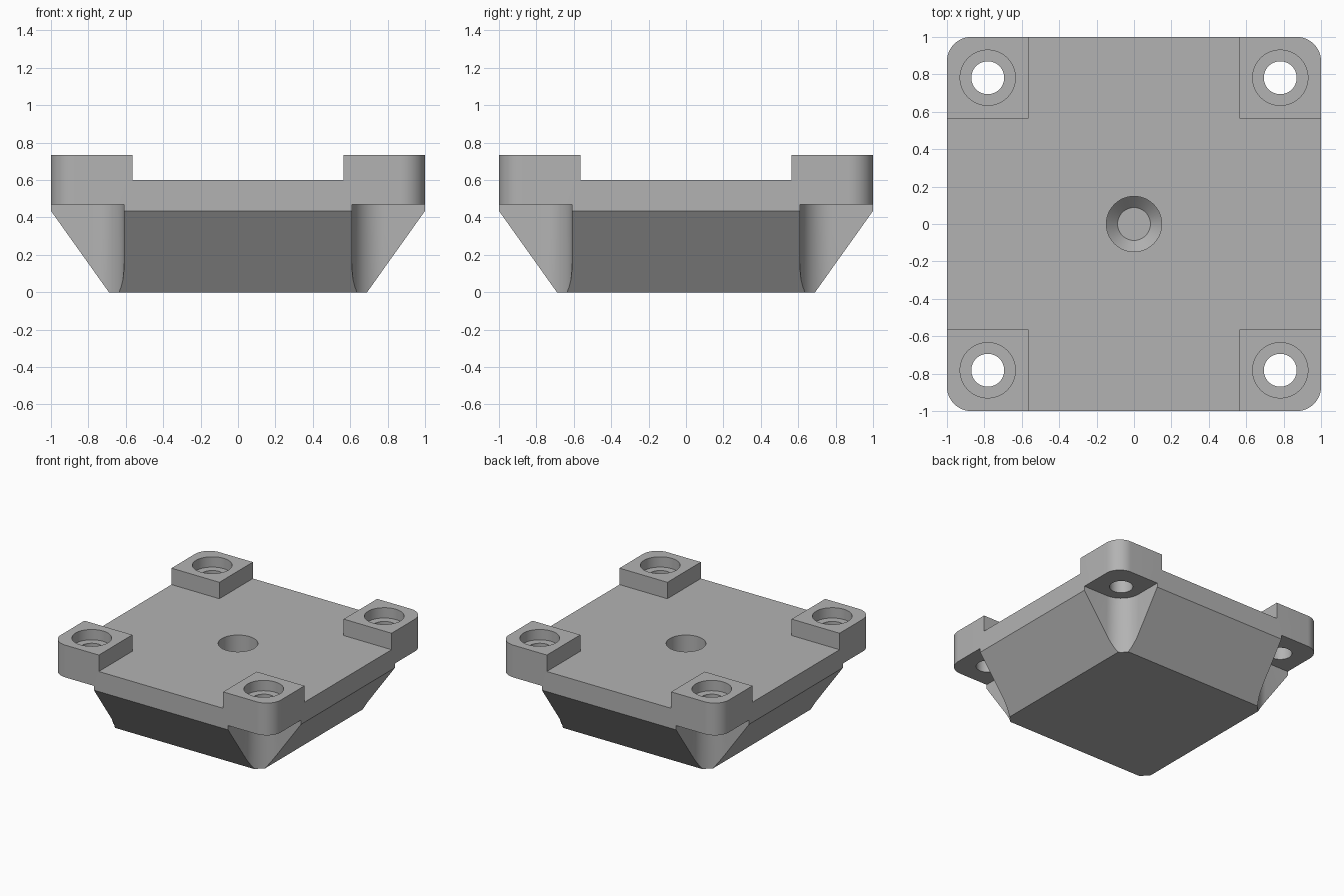
import bpy, bmesh, math

if "Cube" in bpy.data.objects:
    bpy.data.objects.remove(bpy.data.objects["Cube"])

gray = bpy.data.materials.new("plain_gray")
gray.use_nodes = True
gray.diffuse_color = (0.45, 0.45, 0.45, 1)
gray.node_tree.nodes["Principled BSDF"].inputs["Base Color"].default_value = (0.45, 0.45, 0.45, 1)


def loft(name, rings):
    """Solid skinned through matching rings of points."""
    bm = bmesh.new()
    loops = [[bm.verts.new(p) for p in ring] for ring in rings]
    n = len(loops[0])
    for a, b in zip(loops, loops[1:]):
        for i in range(n):
            j = (i + 1) % n
            bm.faces.new((a[i], a[j], b[j], b[i]))
    bm.faces.new(loops[0][::-1])
    bm.faces.new(loops[-1])
    mesh = bpy.data.meshes.new(name)
    bm.to_mesh(mesh)
    bm.free()
    mesh.materials.append(gray)
    obj = bpy.data.objects.new(name, mesh)
    bpy.context.collection.objects.link(obj)
    return obj


def rounded(cx, cy, half, radius, z, steps=12):
    """Square ring with rounded corners."""
    pts = []
    for k, (sx, sy) in enumerate(((1, 1), (-1, 1), (-1, -1), (1, -1))):
        for i in range(steps + 1):
            a = math.pi / 2 * (k + i / steps)
            pts.append((cx + sx * (half - radius) + radius * math.cos(a),
                        cy + sy * (half - radius) + radius * math.sin(a), z))
    return pts


def square(hx, hy, z):
    return [(hx, hy, z), (-hx, hy, z), (-hx, -hy, z), (hx, -hy, z)]


def turned(name, cx, cy, profile, n=48):
    """Round solid from (radius, z) pairs, lowest first."""
    return loft(name, [[(cx + r * math.cos(2 * math.pi * i / n),
                         cy + r * math.sin(2 * math.pi * i / n), z)
                        for i in range(n)] for r, z in profile])


def boolean(target, tool, operation="DIFFERENCE"):
    mod = target.modifiers.new(tool.name, "BOOLEAN")
    mod.operation, mod.solver, mod.object = operation, "EXACT", tool
    bpy.context.view_layer.objects.active = target
    bpy.ops.object.modifier_apply(modifier=mod.name)
    bpy.data.objects.remove(tool)


# Plate outline with sloped underside
body = loft("mounting_plate", [rounded(0, 0, 1, 0.13, z) for z in (-0.1, 0.735)])
boolean(body, loft("taper", [square(0.69, 0.69, 0), square(1, 1, 0.435),
                             square(1.3, 1.3, 0.85)]), "INTERSECT")

# Lowered cross that leaves four raised corner pads
boolean(body, loft("channel_x", [square(1.2, 0.565, z) for z in (0.6, 0.9)]))
boolean(body, loft("channel_y", [square(0.565, 1.2, z) for z in (0.6, 0.9)]))

# Corner screw pockets and counterbored holes
for sx in (-1, 1):
    for sy in (-1, 1):
        boolean(body, loft("pocket", [rounded(sx * 1.01, sy * 1.01, 0.4, 0.17, z)
                                      for z in (-0.2, 0.47)]))
        boolean(body, turned("screw_hole", sx * 0.782, sy * 0.782,
                             [(0.088, 0.3), (0.088, 0.65), (0.148, 0.65), (0.148, 0.9)]))

# Blind centre hole with conical floor
boolean(body, turned("centre_hole", 0, 0, [(0.088, 0.38), (0.148, 0.44), (0.148, 0.9)]))

bpy.ops.object.select_all(action="DESELECT")
body.select_set(True)
bpy.context.view_layer.objects.active = body
bpy.ops.object.shade_smooth_by_angle(angle=math.radians(30))
